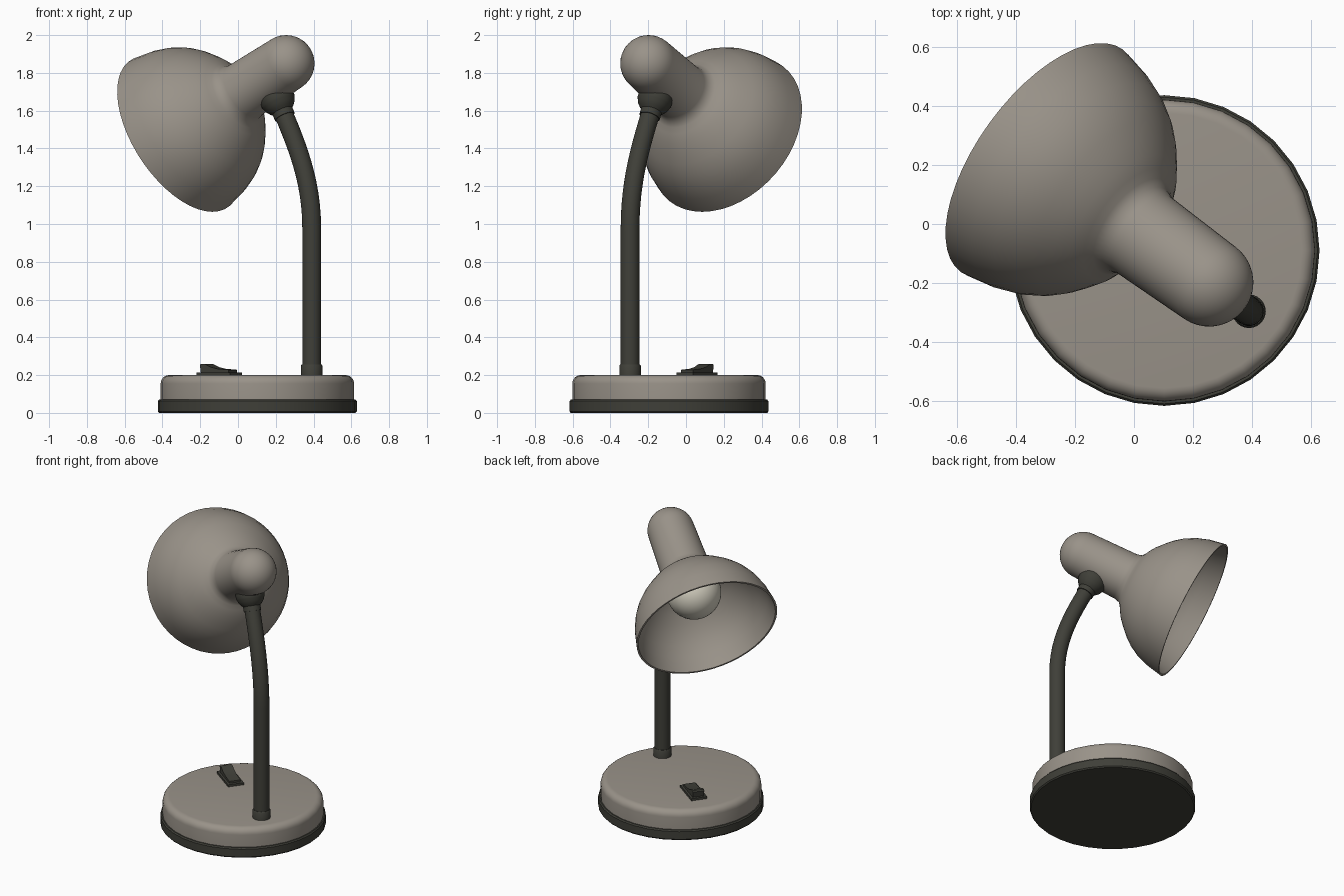
import bpy, bmesh, math
from mathutils import Vector, Matrix

if "Cube" in bpy.data.objects:
    bpy.data.objects.remove(bpy.data.objects["Cube"])


def material(name, rgb):
    m = bpy.data.materials.new(name)
    m.diffuse_color = (*rgb, 1)
    m.use_nodes = True
    m.node_tree.nodes["Principled BSDF"].inputs["Base Color"].default_value = m.diffuse_color
    return m


GREY = material("warm_grey", (0.32, 0.29, 0.25))
DARK = material("dark_charcoal", (0.05, 0.05, 0.04))
BULB = material("bulb_cream", (0.66, 0.63, 0.53))


def finish(name, bm, mat, angle=40):
    bmesh.ops.recalc_face_normals(bm, faces=bm.faces)
    me = bpy.data.meshes.new(name)
    bm.to_mesh(me)
    bm.free()
    ob = bpy.data.objects.new(name, me)
    bpy.context.collection.objects.link(ob)
    me.materials.append(mat)
    bpy.ops.object.select_all(action='DESELECT')
    ob.select_set(True)
    bpy.context.view_layer.objects.active = ob
    bpy.ops.object.shade_smooth_by_angle(angle=math.radians(angle))
    return ob


def lathe(name, profile, origin, axis, mat, n=40):
    """Revolve (radius, height) points about an axis."""
    bm = bmesh.new()
    rings = []
    for r, h in profile:
        if r < 1e-6:
            rings.append([bm.verts.new((0, 0, h))] * n)
        else:
            rings.append([bm.verts.new((r * math.cos(2 * math.pi * i / n),
                                        r * math.sin(2 * math.pi * i / n), h)) for i in range(n)])
    for a, b in zip(rings, rings[1:]):
        for i in range(n):
            j = (i + 1) % n
            corners = list(dict.fromkeys((a[i], a[j], b[j], b[i])))
            bm.faces.new(corners)
    rot = Vector(axis).to_track_quat('Z', 'Y').to_matrix().to_4x4()
    bm.transform(Matrix.Translation(origin) @ rot)
    return finish(name, bm, mat)


def arc(cr, ch, rad, a0, a1, steps):
    return [(cr + rad * math.cos(t), ch + rad * math.sin(t))
            for t in (math.radians(a0 + (a1 - a0) * i / steps) for i in range(steps + 1))]


# The lamp lies in one vertical plane; "away" points from stem to shade
AZ, TILT = math.radians(36), math.radians(28)
away = Vector((-math.cos(AZ), math.sin(AZ), 0))
up = Vector((0, 0, 1))
shade_dir = away * math.cos(TILT) - up * math.sin(TILT)
joint_dir = -away * math.sin(TILT) - up * math.cos(TILT)
handle_end = Vector((0.255, -0.198, 1.85))
base_pos = Vector((0.1025, -0.09, 0))
stem_pos = Vector((0.39, -0.296, 0))

# Base: dark foot and rounded grey body
lathe("base_foot", [(0, 0), (0.52, 0), (0.527, 0.008), (0.527, 0.062), (0.52, 0.07), (0, 0.07)],
      base_pos, up, DARK, 32)
lathe("base_body", [(0, 0.065), (0.512, 0.065)] + arc(0.467, 0.155, 0.045, 0, 90, 6) + [(0, 0.2)],
      base_pos, up, GREY, 32)

# Shade with handle: rounded end, tube, flared dome, thin wall
dome = [(0.158, 0.31), (0.168, 0.345), (0.19, 0.365), (0.22, 0.382), (0.26, 0.41), (0.30, 0.447),
        (0.345, 0.493), (0.385, 0.545), (0.42, 0.61), (0.447, 0.69), (0.467, 0.795)]
inner = [(0.455, 0.795), (0.434, 0.69), (0.408, 0.615), (0.375, 0.555), (0.335, 0.503),
         (0.29, 0.457), (0.25, 0.421), (0.19, 0.385), (0.13, 0.37), (0.13, 0.33), (0, 0.33)]
back = arc(0, 0, 0.15, -90, 0, 10)
back[0] = (0, -0.15)
lathe("shade", back + dome + inner, handle_end, shade_dir, GREY, 48)

# Bulb: neck and globe
globe = arc(0, 0.505, 0.175, -65, 90, 16)
globe[-1] = (0, 0.68)
lathe("bulb", [(0, 0.29), (0.07, 0.29), (0.07, 0.335)] + globe, handle_end, shade_dir, BULB, 32)

# Joint cup between handle and stem
joint_pos = handle_end + shade_dir * 0.14
lathe("joint_cup", [(0, 0.09), (0.085, 0.09), (0.093, 0.115), (0.093, 0.155), (0.088, 0.165),
                    (0.083, 0.18), (0.068, 0.2), (0.056, 0.212), (0.056, 0.245), (0, 0.245)],
      joint_pos, joint_dir, DARK, 32)

# Bent stem: straight below, curving towards the shade
path = [stem_pos + up * 0.19, stem_pos + up * 0.98]
p0, p3 = path[-1], joint_pos + joint_dir * 0.19
p1, p2 = p0 + up * 0.25, p3 + joint_dir * 0.22
for i in range(1, 13):
    t = i / 12
    path.append(p0 * (1 - t)**3 + p1 * 3 * t * (1 - t)**2 + p2 * 3 * t * t * (1 - t) + p3 * t**3)
side = up.cross(away)
bm = bmesh.new()
rings = []
for i, p in enumerate(path):
    tangent = (path[min(i + 1, len(path) - 1)] - path[max(i - 1, 0)]).normalized()
    normal = side.cross(tangent)
    rings.append([bm.verts.new(p + 0.05 * (side * math.cos(k * math.pi / 12) + normal * math.sin(k * math.pi / 12)))
                  for k in range(24)])
for a, b in zip(rings, rings[1:]):
    for k in range(24):
        bm.faces.new((a[k], a[(k + 1) % 24], b[(k + 1) % 24], b[k]))
bm.faces.new(rings[0])
bm.faces.new(rings[-1])
finish("stem", bm, DARK)

# Collar where the stem enters the base
lathe("stem_collar", [(0, 0.19), (0.057, 0.19), (0.057, 0.25), (0.052, 0.257), (0, 0.257)],
      stem_pos, up, DARK, 24)


def extrude_profile(name, points, width):
    """Extrude a side profile (along, height) across the switch."""
    centre = Vector((-0.1, 0.058, 0))
    bm = bmesh.new()
    sides = [[bm.verts.new(centre + away * u + up * z + side * (s * width / 2)) for u, z in points]
             for s in (-1, 1)]
    n = len(points)
    for s in sides:
        bm.faces.new(s)
    for i in range(n):
        j = (i + 1) % n
        bm.faces.new((sides[0][i], sides[0][j], sides[1][j], sides[1][i]))
    return finish(name, bm, DARK, 25)


# Rocker switch on its plate
extrude_profile("switch_plate", [(-0.11, 0.19), (0.11, 0.19), (0.11, 0.215), (-0.11, 0.215)], 0.106)
extrude_profile("switch_rocker", [(-0.09, 0.2), (0.09, 0.2), (0.098, 0.253), (0.09, 0.26), (0.07, 0.26),
                                  (0.03, 0.243), (-0.01, 0.234), (-0.09, 0.228)], 0.076)
